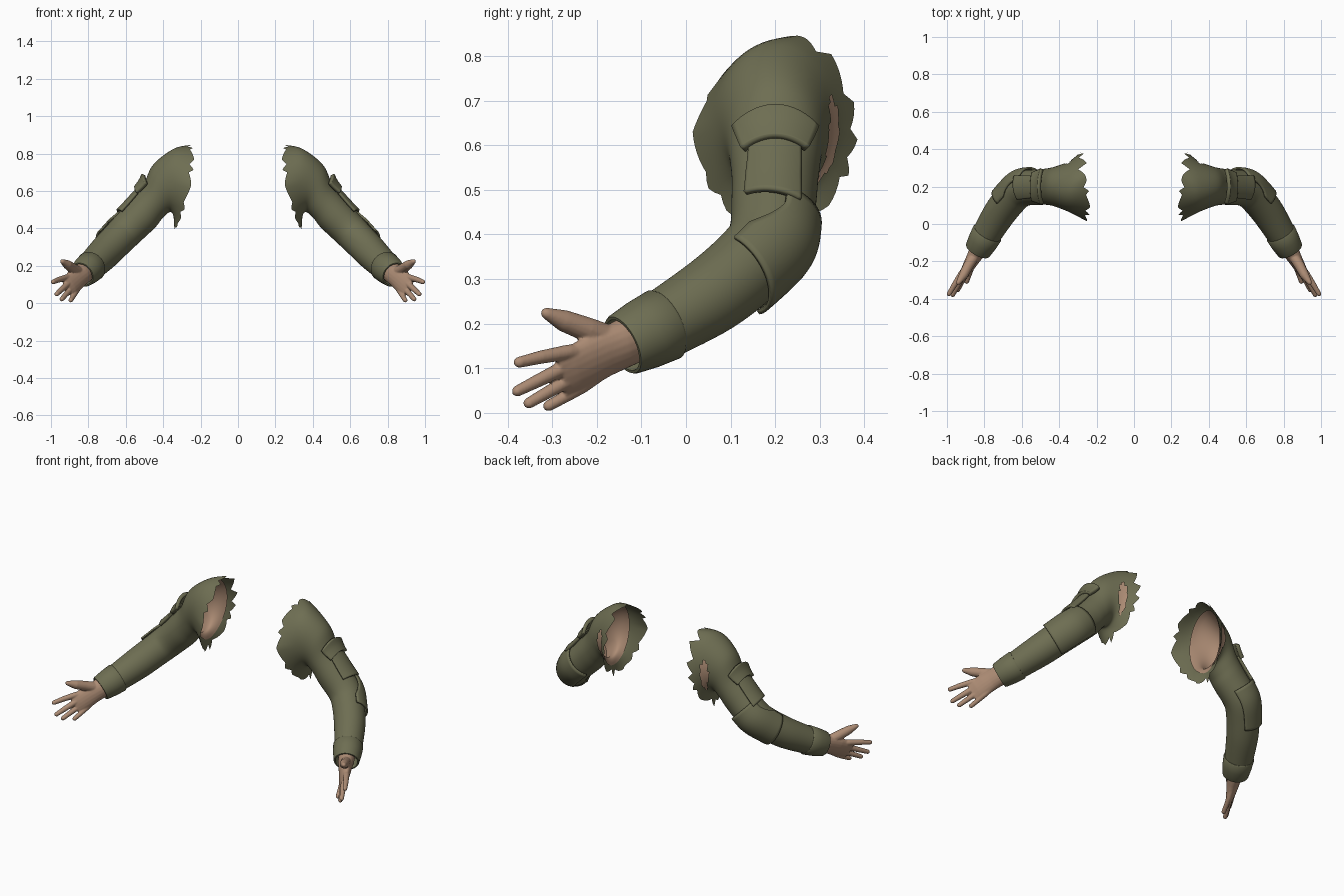
import bpy, math, random
from math import sin, cos, pi
from mathutils import Vector as V

random.seed(11)
cube = bpy.data.objects.get("Cube")
if cube:
    bpy.data.objects.remove(cube)


def material(name, rgb):
    m = bpy.data.materials.new(name)
    m.use_nodes = True
    m.diffuse_color = (*rgb, 1)
    bsdf = m.node_tree.nodes["Principled BSDF"]
    bsdf.inputs["Base Color"].default_value = (*rgb, 1)
    bsdf.inputs["Roughness"].default_value = 0.8
    return m


OLIVE = material("olive cloth", (0.155, 0.155, 0.085))
SKIN = material("skin", (0.42, 0.265, 0.178))


def build(name, verts, faces, mat, mods=(), angle=40):
    """Make a smooth-shaded object, apply listed modifiers, mirror to the other arm."""
    mesh = bpy.data.meshes.new(name)
    mesh.from_pydata(verts, [], faces)
    mesh.materials.append(mat)
    ob = bpy.data.objects.new(name, mesh)
    bpy.context.collection.objects.link(ob)
    bpy.ops.object.select_all(action="DESELECT")
    ob.select_set(True)
    bpy.context.view_layer.objects.active = ob
    bpy.ops.object.shade_smooth_by_angle(angle=math.radians(angle))
    for kind, settings in mods:
        mod = ob.modifiers.new(kind.title(), kind)
        for key, value in settings.items():
            setattr(mod, key, value)
    mirror = ob.modifiers.new("Mirror", "MIRROR")
    mirror.use_mirror_merge = False


def ring_point(station, a, ref=V((0, 1, 0))):
    """Point on an elliptical cross-section: angle 0 is outward, pi/2 along ref."""
    c, t, ru, rv = station
    t = V(t).normalized()
    v = (ref - t * t.dot(ref)).normalized()
    return V(c) + t.cross(v) * ru * cos(a) + v * rv * sin(a)


def grid_faces(rows, n, closed=True, skip=lambda i, j: False):
    return [(i * n + j, i * n + (j + 1) % n, (i + 1) * n + (j + 1) % n, (i + 1) * n + j)
            for i in range(rows - 1) for j in range(n if closed else n - 1)
            if not skip(i, j)]


def tube(stations, ref, n=20):
    """Closed tube through stations (centre, radius u, radius v)."""
    cs = [V(s[0]) for s in stations]
    verts = []
    for i, (c, ru, rv) in enumerate(stations):
        t = cs[min(i + 1, len(cs) - 1)] - cs[max(i - 1, 0)]
        verts += [ring_point((c, t, ru, rv), 2 * pi * j / n, ref) for j in range(n)]
    faces = grid_faces(len(cs), n)
    faces += [tuple(reversed(range(n))), tuple(range(len(verts) - n, len(verts)))]
    return verts, faces


# Arm cross-sections from shoulder opening to cuff: centre, direction, radii
ARM = [
    ((.30, .20, .63), (1, 0, .2), .22, .185),
    ((.345, .20, .645), (1, 0, 0), .18, .137),
    ((.41, .20, .613), (.94, 0, -.33), .134, .110),
    ((.457, .20, .54), (.86, 0, -.5), .102, .098),
    ((.511, .197, .474), (.72, 0, -.69), .097, .095),
    ((.596, .188, .39), (.68, -.3, -.66), .094, .095),
    ((.653, .14, .332), (.55, -.66, -.5), .091, .09),
    ((.717, .06, .266), (.46, -.77, -.44), .088, .087),
    ((.785, -.05, .198), (.46, -.77, -.44), .078, .078),
]


def arm_ring(k, a):
    k = max(0, min(k, len(ARM) - 1))
    p = ring_point(ARM[k], a)
    if k == 0:  # torn opening: bows to chest and back, leans back on top, hangs below
        p.x -= .05 * max(0, -sin(a)) + .02 * max(0, sin(a))
        p.y += .05 * max(0, cos(a)) * (1 - max(0, sin(a)))
        p.z -= .03 * max(0, -cos(a)) ** 12
    return p


def surface(s, a, lift=0.0):
    """Smooth point on the arm at station s and angle a, lifted off the cloth."""
    def at(b):
        k = min(int(s), len(ARM) - 2)
        f = s - k
        p0, p1, p2, p3 = (arm_ring(k + d, b) for d in (-1, 0, 1, 2))
        return .5 * (2 * p1 + (p2 - p0) * f + (2 * p0 - 5 * p1 + 4 * p2 - p3) * f**2
                     + (3 * p1 - p0 - 3 * p2 + p3) * f**3)
    p = at(a)
    return p + (p - at(a + pi)).normalized() * lift if lift else p


# Sleeve with a ragged shoulder edge (deeper rips at the back) and a tear behind
N, PER = 80, 6
depth = []
while len(depth) < N:
    width = random.choice((4, 5, 6, 8))
    behind = sin(2 * pi * (len(depth) + width / 2) / N) > -.2
    cut = random.uniform(.35, .6) if behind else random.uniform(.15, .38)
    peak = random.randint(1, width - 1)
    depth += [cut * (k / peak if k <= peak else (width - k) / (width - peak))
              for k in range(width)]
depth = depth[:N]
rows = PER * (len(ARM) - 1) + 1
verts = []
for i in range(rows):
    for j in range(N):
        s = i / PER
        if s < 1:
            s = depth[j] + s * (1 - depth[j])
        verts.append(surface(s, 2 * pi * j / N))


def tear(i, j):
    span = (2 * pi * (j + .5) / N - 1.15) / 1.2
    return 0 < span < 1 and abs((i + .5) / PER - 1.12) < .08 + .26 * sin(pi * span)


build("sleeve", verts, grid_faces(rows, N, skip=tear), OLIVE, angle=60)

# Skin of the shoulder inside the sleeve, reaching nearer the edge at the back
rows = 16
verts = []
for i in range(rows):
    for j in range(N):
        a = 2 * pi * j / N
        start = .74 - .14 * sin(a)
        verts.append(surface(start + (3.4 - start) * i / (rows - 1), a, -.012))
build("inner_shoulder", verts,
      grid_faces(rows, N) + [tuple(range(len(verts) - N, len(verts)))], SKIN, angle=60)


def patch(name, outline, lift, thick, n=18):
    """Raised cloth panel following the sleeve; outline maps (0..1, 0..1) to (s, angle)."""
    verts = [surface(*outline(i / (n - 1), j / (n - 1)), lift)
             for i in range(n) for j in range(n)]
    build(name, verts, grid_faces(n, n, closed=False), OLIVE,
          [("SOLIDIFY", dict(thickness=thick, offset=-1))])


# Pocket, its flap and the elbow patch
patch("pocket", lambda p, q: (3.25 + 1.38 * p, (q - .5) * (1.05 + .15 * p)), .009, .014)
patch("pocket_flap",
      lambda p, q: (2.72 + .72 * p - .1 * sin(pi * q), (q - .5) * (1.65 - .4 * p)),
      .017, .021)
patch("elbow_patch",
      lambda p, q: (4.45 + 1.85 * p,
                    (.3 - .45 * max(0, min(1, p * 2 - .4))) * (1 - q) + 2.5 * q),
      .005, .01)

# Cuff with a rolled, thick end
A, B = V((.782, -.046, .2)), V((.836, -.142, .152))
profile = [(0, .072), (0, .080), (.05, .084), (.5, .080), (.95, .072), (1, .069),
           (1, .062), (.5, .058)]
n = 40
verts = [ring_point((A.lerp(B, f), B - A, r, r), 2 * pi * j / n)
         for f, r in profile for j in range(n)]
build("cuff", verts, grid_faces(len(profile), n), OLIVE)

# Hand: palm and digits fused into one smooth skin
ACROSS = V((.55, -.34, .76))
verts, faces = tube([
    ((.80, -.08, .185), .05, .058), ((.838, -.148, .152), .044, .057),
    ((.858, -.183, .135), .036, .058), ((.877, -.216, .117), .030, .060),
    ((.897, -.253, .096), .023, .059), ((.913, -.282, .081), .014, .055)], ACROSS)

DIGITS = [
    (.030, [(.85, -.165, .165), (.885, -.222, .187), (.913, -.275, .207), (.94, -.315, .224)]),
    (.0185, [(.88, -.21, .14), (.922, -.265, .136), (.96, -.325, .125), (.99, -.376, .113)]),
    (.0185, [(.87, -.21, .125), (.91, -.27, .103), (.943, -.33, .073), (.97, -.380, .048)]),
    (.0175, [(.86, -.20, .11), (.893, -.256, .076), (.922, -.312, .045), (.943, -.354, .021)]),
    (.0165, [(.85, -.19, .09), (.868, -.232, .059), (.882, -.273, .035), (.895, -.31, .015)]),
]
for r, path in DIGITS:
    pts = [V(p) for p in path]
    end = (pts[-1] - pts[-2]).normalized()
    tip = .0125
    radii = [r, r * .93, r * .82, tip]
    stations = [(p, q, q) for p, q in zip(pts, radii)]
    stations += [(pts[-1] + end * .006, tip * .75, tip * .75),
                 (pts[-1] + end * .010, tip * .35, tip * .35)]
    v, f = tube(stations, ACROSS, 14)
    faces += [tuple(k + len(verts) for k in face) for face in f]
    verts += v
build("hand", verts, faces, SKIN, [
    ("REMESH", dict(mode="VOXEL", voxel_size=.0035, use_smooth_shade=True)),
    ("SMOOTH", dict(factor=.5, iterations=5))])
